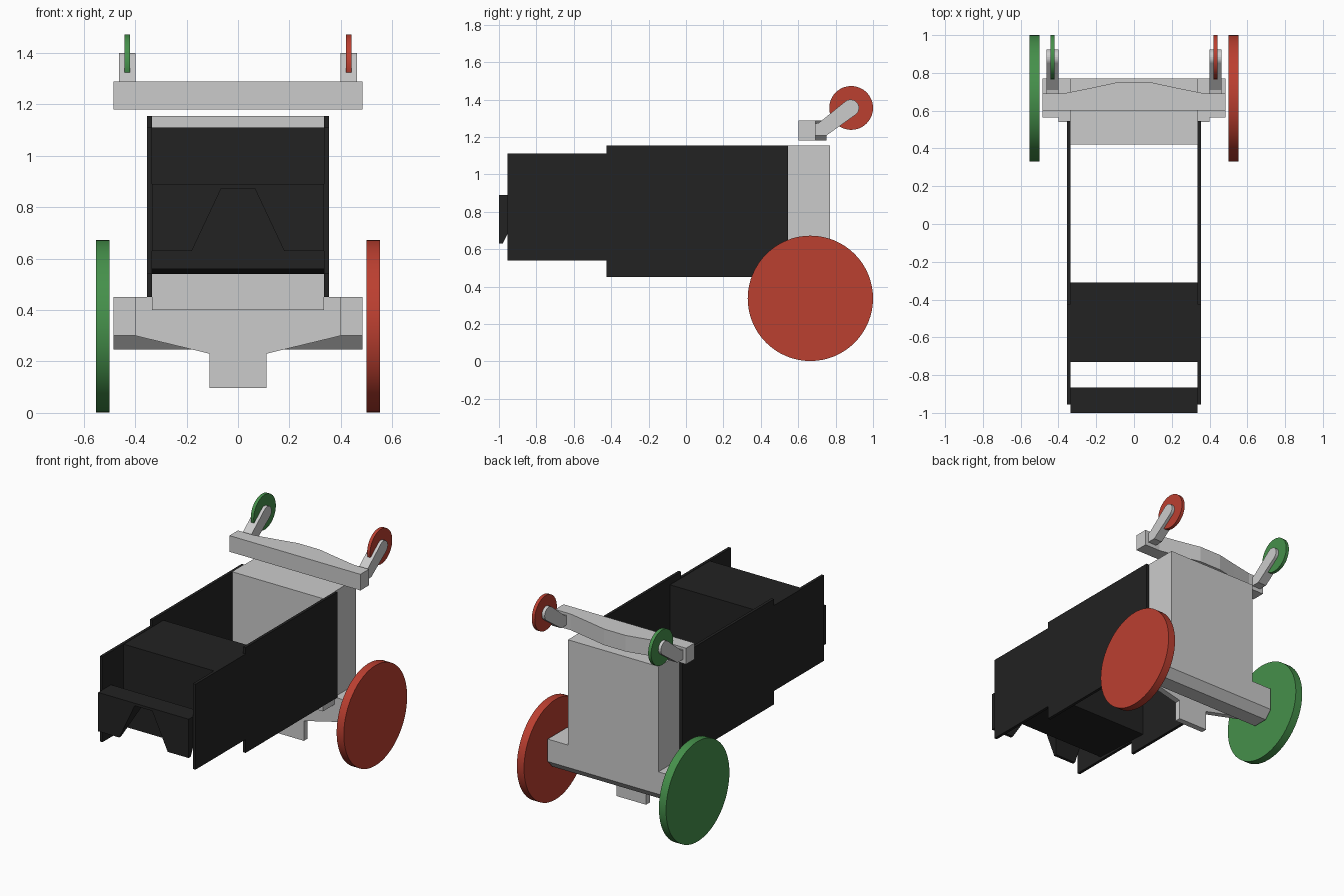
import bpy, bmesh, math

if "Cube" in bpy.data.objects:
    bpy.data.objects.remove(bpy.data.objects["Cube"])


def material(name, rgb):
    m = bpy.data.materials.new(name)
    m.diffuse_color = (*rgb, 1)
    m.use_nodes = True
    m.node_tree.nodes["Principled BSDF"].inputs["Base Color"].default_value = m.diffuse_color
    return m


BLACK = material("black", (0.016, 0.016, 0.016))
RED = material("red", (0.5, 0.05, 0.03))
GREEN = material("green", (0.06, 0.28, 0.07))


def prism(name, profile, axis, lo, hi, mat=None):
    """Extrude a 2D profile along an axis: X takes (y,z), Y takes (x,z), Z takes (x,y)."""
    place = {"X": lambda a, b: (lo, a, b),
             "Y": lambda a, b: (a, lo, b),
             "Z": lambda a, b: (a, b, lo)}[axis]
    bm = bmesh.new()
    face = bm.faces.new([bm.verts.new(place(a, b)) for a, b in profile])
    new = bmesh.ops.extrude_face_region(bm, geom=[face])["geom"]
    step = [hi - lo if axis == k else 0 for k in "XYZ"]
    bmesh.ops.translate(bm, vec=step, verts=[v for v in new if isinstance(v, bmesh.types.BMVert)])
    bmesh.ops.recalc_face_normals(bm, faces=bm.faces)
    mesh = bpy.data.meshes.new(name)
    bm.to_mesh(mesh)
    bm.free()
    ob = bpy.data.objects.new(name, mesh)
    bpy.context.collection.objects.link(ob)
    if mat:
        mesh.materials.append(mat)
    return ob


def rect(a0, a1, b0, b1):
    return [(a0, b0), (a1, b0), (a1, b1), (a0, b1)]


def wheel(name, x, y, z, radius, width, mat):
    bpy.ops.mesh.primitive_cylinder_add(vertices=64, radius=radius, depth=width,
                                        location=(x, y, z), rotation=(0, math.pi / 2, 0))
    ob = bpy.context.object
    ob.name = name
    ob.data.materials.append(mat)
    bpy.ops.object.shade_smooth_by_angle()


# upright body block
prism("body", rect(0.42, 0.77, 0.40, 1.155), "X", -0.335, 0.335)

# axle beam with chamfered underside
prism("axle_beam", [(0.565, 0.45), (0.565, 0.30), (0.615, 0.247), (0.72, 0.247),
                    (0.77, 0.30), (0.77, 0.45)], "X", -0.485, 0.485)

# front plate with hanging tab
half = [(0.40, 0.45), (0.40, 0.30), (0.11, 0.23), (0.11, 0.097)]
prism("front_plate", half + [(-x, z) for x, z in reversed(half)], "Y", 0.54, 0.58)

# handlebar, bulging backwards in the middle
prism("handlebar", [(-0.485, 0.602), (0.485, 0.602), (0.485, 0.692), (0.37, 0.692),
                    (0.22, 0.722), (0.08, 0.752), (-0.08, 0.752), (-0.22, 0.722),
                    (-0.37, 0.692), (-0.485, 0.692)], "Z", 1.18, 1.288)

# rounded arm profile ending at the small wheel hub
tip = [(0.88 + 0.045 * math.cos(math.radians(a)), 1.355 + 0.045 * math.sin(math.radians(a)))
       for a in range(-50, 131, 15)]
arm = [(0.685, 1.27), (0.685, 1.207), (0.75, 1.207)] + tip + [(0.71, 1.275)]

# paired parts: wheels, arms and stepped side panels
panel = [(-0.955, 0.54), (-0.425, 0.54), (-0.425, 0.45), (0.545, 0.45),
         (0.545, 1.155), (-0.425, 1.155), (-0.425, 1.112), (-0.955, 1.112)]
for side, s, colour in (("right", 1, RED), ("left", -1, GREEN)):
    wheel(f"large_wheel_{side}", s * 0.526, 0.665, 0.337, 0.335, 0.053, colour)
    wheel(f"small_wheel_{side}", s * 0.431, 0.883, 1.355, 0.117, 0.022, colour)
    prism(f"arm_{side}", arm, "X", s * 0.399, s * 0.462)
    prism(f"side_panel_{side}", panel, "X", s * 0.335, s * 0.354, BLACK)

# block between the panels
prism("centre_block", [(-0.73, 0.56), (-0.31, 0.54), (-0.31, 1.11), (-0.73, 1.11)],
      "X", -0.335, 0.335, BLACK)

# front bumper wedge with a trapezoid notch cut from below
bumper = prism("bumper", [(-1, 0.89), (-1, 0.63), (-0.98, 0.63), (-0.865, 0.86), (-0.865, 0.89)],
               "X", -0.335, 0.335, BLACK)
cutter = prism("bumper_notch", [(-0.203, 0.58), (0.203, 0.58), (0.065, 0.873), (-0.065, 0.873)],
               "Y", -1.1, -0.8, BLACK)
cutter.hide_render = True
cutter.hide_viewport = True
cut = bumper.modifiers.new("notch", "BOOLEAN")
cut.operation = "DIFFERENCE"
cut.solver = "EXACT"
cut.object = cutter
